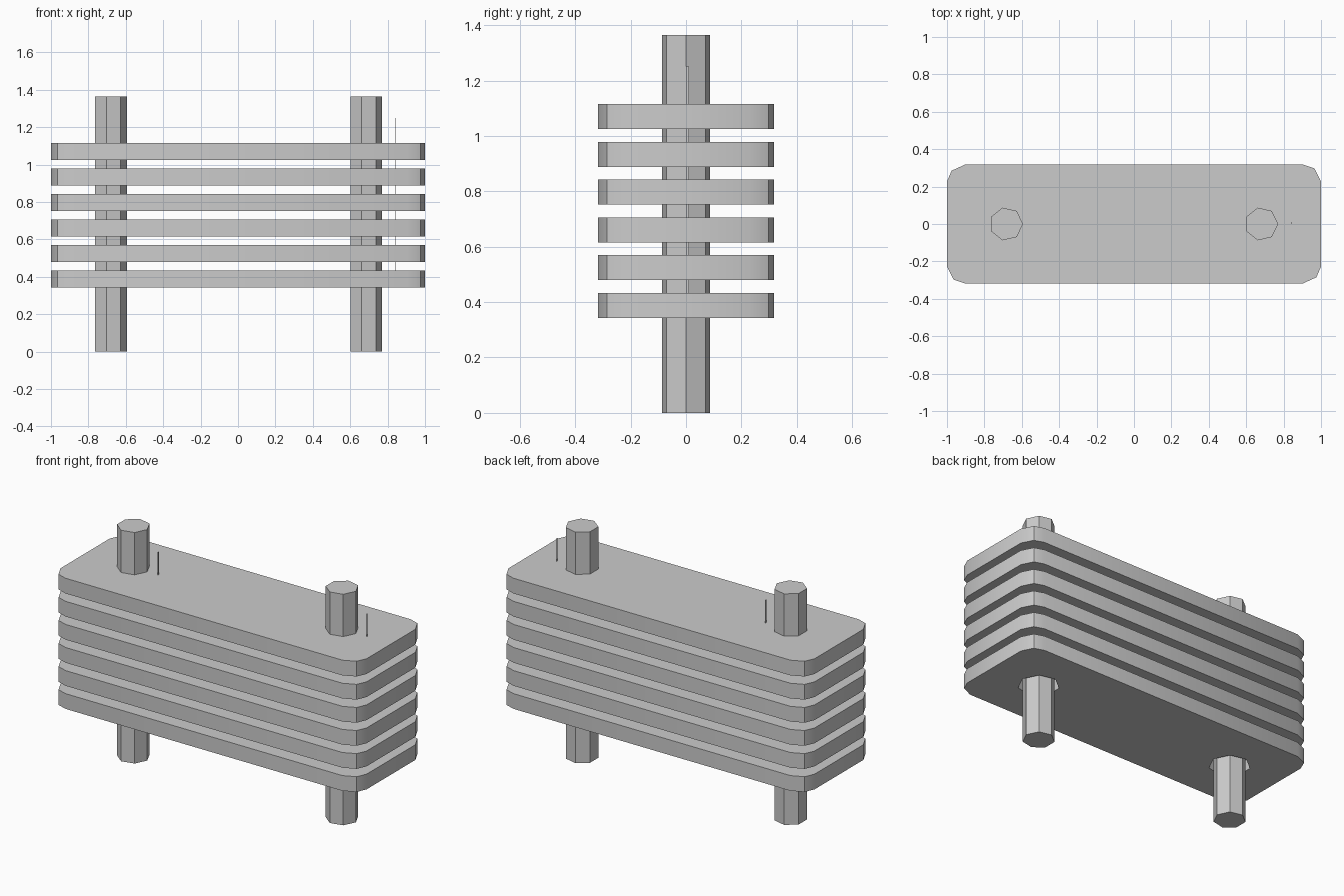
import bpy
import bmesh
from math import cos, sin, tau, radians

cube = bpy.data.objects.get("Cube")
if cube:
    bpy.data.objects.remove(cube, do_unlink=True)

GREY = (0.6, 0.6, 0.6, 1.0)
grey = bpy.data.materials.new("plain_grey")
grey.use_nodes = True
grey.diffuse_color = GREY
grey.node_tree.nodes["Principled BSDF"].inputs["Base Color"].default_value = GREY

POST_X = (-0.683, 0.681)


def ring(x, radius, sides=7):
    """Regular outline with one corner pointing to +x."""
    return [(x + radius * cos(tau * i / sides), radius * sin(tau * i / sides))
            for i in range(sides)]


def prism(name, outline, z0, z1):
    """Extrude a counter-clockwise outline between two heights."""
    bm = bmesh.new()
    base = bm.faces.new([bm.verts.new((x, y, z0)) for x, y in outline])
    top = bmesh.ops.extrude_face_region(bm, geom=[base])["geom"]
    bmesh.ops.translate(bm, vec=(0, 0, z1 - z0),
                        verts=[v for v in top if isinstance(v, bmesh.types.BMVert)])
    bmesh.ops.recalc_face_normals(bm, faces=bm.faces)
    mesh = bpy.data.meshes.new(name)
    bm.to_mesh(mesh)
    bm.free()
    mesh.materials.append(grey)
    obj = bpy.data.objects.new(name, mesh)
    bpy.context.collection.objects.link(obj)
    return obj


def activate(obj):
    bpy.ops.object.select_all(action='DESELECT')
    obj.select_set(True)
    bpy.context.view_layer.objects.active = obj


# Slab outline: half of it, then the same half turned by 180 degrees
half = [(0.905, -0.317), (0.975, -0.285), (1.0, -0.228),
        (1.0, 0.228), (0.965, 0.297), (0.905, 0.317)]
outline = half + [(-x, -y) for x, y in half]
SLABS, BOTTOM, THICK, PITCH = 6, 0.343, 0.09, 0.1364
slab = prism("slab_1", outline, 0, THICK)
slab.location.z = BOTTOM

# Wider recess around each post on the slab underside
for x in POST_X:
    cutter = prism("recess_cutter", ring(x, 0.115), BOTTOM - 0.05, BOTTOM + 0.07)
    cutter.hide_render = True
    cut = slab.modifiers.new("recess", 'BOOLEAN')
    cut.operation = 'DIFFERENCE'
    cut.solver = 'EXACT'
    cut.object = cutter
    activate(slab)
    bpy.ops.object.modifier_apply(modifier=cut.name)
    bpy.data.objects.remove(cutter, do_unlink=True)

activate(slab)
bpy.ops.object.shade_smooth_by_angle(angle=radians(30))

# Stack of identical slabs
for i in range(1, SLABS):
    copy = slab.copy()
    copy.name = f"slab_{i + 1}"
    copy.location.z = BOTTOM + i * PITCH
    bpy.context.collection.objects.link(copy)

# Seven-sided posts, each with a thin upright strip beside it
for side, x in zip(("right", "left"), POST_X):
    prism(f"{side}_post", ring(x, 0.0895), 0, 1.365)
    sx = x + 0.159
    prism(f"{side}_strip",
          [(sx - 0.001, 0), (sx + 0.001, 0), (sx + 0.001, 0.01), (sx - 0.001, 0.01)],
          0.4, 1.25)
